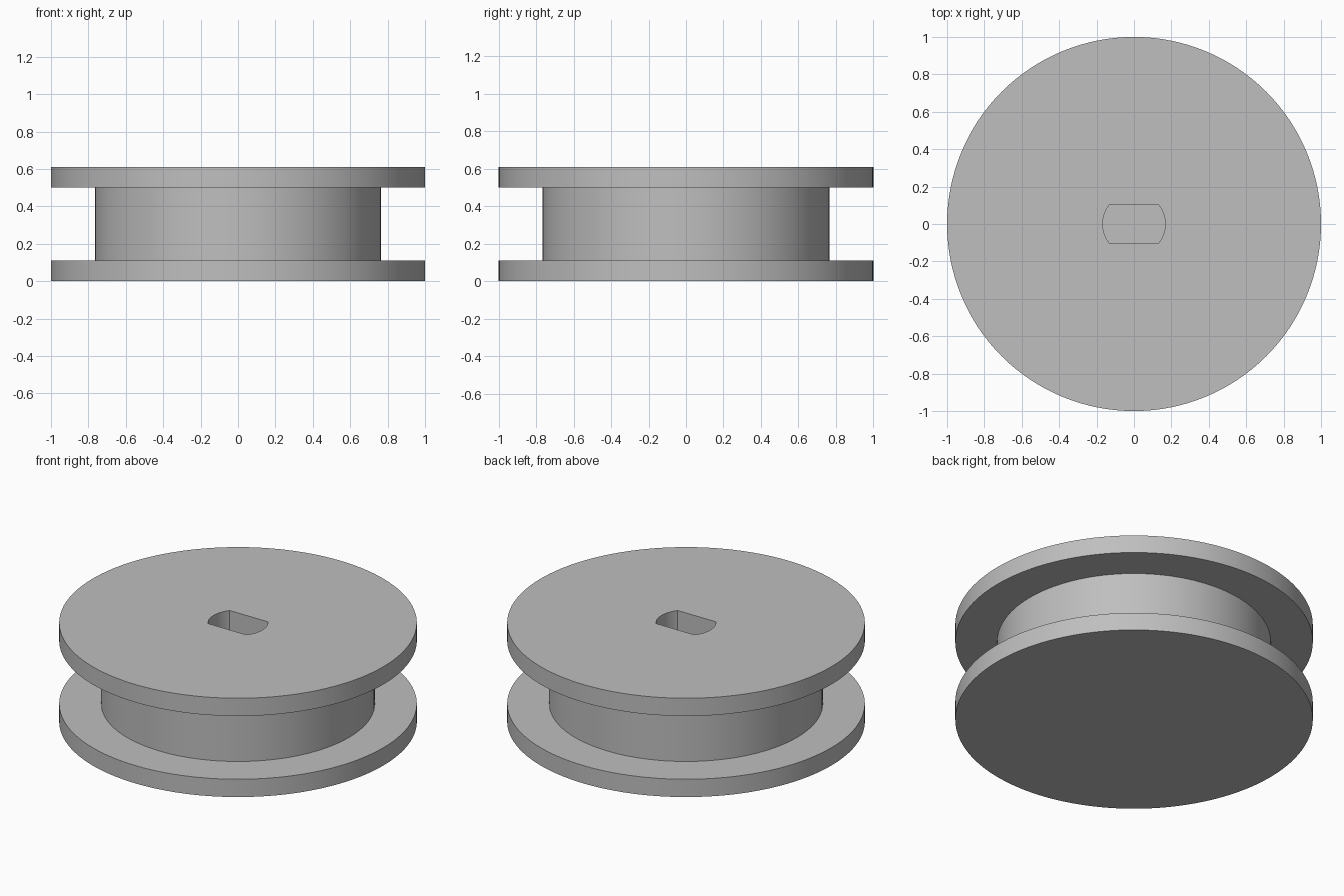
import bpy
import bmesh
from math import asin, cos, sin, pi, radians

FLANGE_R, HUB_R = 1.0, 0.765
FLANGE_T, HEIGHT = 0.11, 0.61
BORE_R, BORE_FLAT = 0.167, 0.105
SEGMENTS = 128

cube = bpy.data.objects.get("Cube")
if cube:
    bpy.data.objects.remove(cube, do_unlink=True)

grey = bpy.data.materials.new("light_grey")
grey.use_nodes = True
colour = (0.52, 0.52, 0.52, 1)
grey.diffuse_color = colour
grey.node_tree.nodes["Principled BSDF"].inputs["Base Color"].default_value = colour


def make_object(name, bm):
    bmesh.ops.recalc_face_normals(bm, faces=bm.faces)
    mesh = bpy.data.meshes.new(name)
    bm.to_mesh(mesh)
    bm.free()
    mesh.materials.append(grey)
    obj = bpy.data.objects.new(name, mesh)
    bpy.context.collection.objects.link(obj)
    return obj


def stack_rings(name, rings):
    """Join closed rings of points into a capped solid."""
    bm = bmesh.new()
    loops = [[bm.verts.new(p) for p in ring] for ring in rings]
    for low, high in zip(loops, loops[1:]):
        n = len(low)
        for i in range(n):
            j = (i + 1) % n
            bm.faces.new((low[i], low[j], high[j], high[i]))
    bm.faces.new(loops[0][::-1])
    bm.faces.new(loops[-1])
    return make_object(name, bm)


# Spool body: two flanges around a narrower hub
profile = [(FLANGE_R, 0), (FLANGE_R, FLANGE_T), (HUB_R, FLANGE_T),
           (HUB_R, HEIGHT - FLANGE_T), (FLANGE_R, HEIGHT - FLANGE_T),
           (FLANGE_R, HEIGHT)]
angles = [2 * pi * i / SEGMENTS for i in range(SEGMENTS)]
spool = stack_rings("spool", [[(r * cos(a), r * sin(a), z) for a in angles]
                              for r, z in profile])

# Blind shaft bore with two flats, open at the top
half = asin(BORE_FLAT / BORE_R)
arc = [half * (2 * i / 16 - 1) for i in range(17)]
outline = [(BORE_R * cos(a + turn), BORE_R * sin(a + turn))
           for turn in (0, pi) for a in arc]
cutter = stack_rings("bore_cutter", [[(x, y, z) for x, y in outline]
                                     for z in (FLANGE_T, HEIGHT + 0.1)])
cutter.hide_render = True

bore = spool.modifiers.new("shaft_bore", "BOOLEAN")
bore.operation = "DIFFERENCE"
bore.solver = "EXACT"
bore.object = cutter

bpy.ops.object.select_all(action="DESELECT")
spool.select_set(True)
bpy.context.view_layer.objects.active = spool
bpy.ops.object.modifier_apply(modifier=bore.name)
bpy.data.objects.remove(cutter, do_unlink=True)
bpy.ops.object.shade_smooth_by_angle(angle=radians(30))
